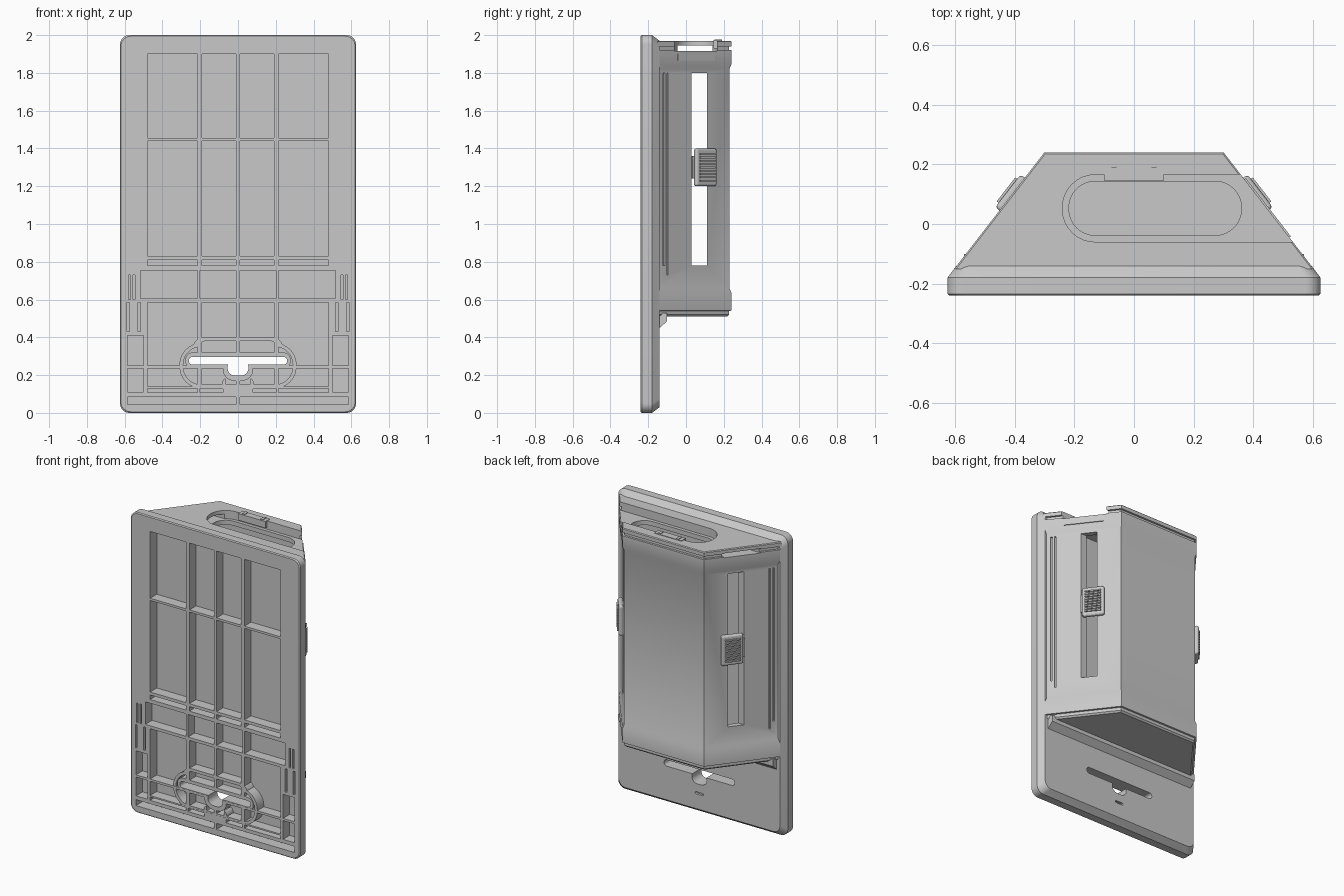
import bpy, bmesh, math
from mathutils import Vector

cube = bpy.data.objects.get("Cube")
if cube:
    bpy.data.objects.remove(cube, do_unlink=True)

grey = bpy.data.materials.new("light grey plastic")
grey.use_nodes = True
grey.diffuse_color = (0.58, 0.58, 0.58, 1)
grey.node_tree.nodes["Principled BSDF"].inputs["Base Color"].default_value = (0.58, 0.58, 0.58, 1)


def loft(name, rings):
    """Solid skinned through rings of equal point count, capped at both ends."""
    bm = bmesh.new()
    loops = [[bm.verts.new(p) for p in ring] for ring in rings]
    n = len(loops[0])
    for a, b in zip(loops, loops[1:]):
        for i in range(n):
            j = (i + 1) % n
            bm.faces.new((a[i], a[j], b[j], b[i]))
    bm.faces.new(loops[0])
    bm.faces.new(loops[-1])
    bmesh.ops.recalc_face_normals(bm, faces=bm.faces)
    mesh = bpy.data.meshes.new(name)
    bm.to_mesh(mesh)
    bm.free()
    mesh.materials.append(grey)
    obj = bpy.data.objects.new(name, mesh)
    bpy.context.collection.objects.link(obj)
    return obj


def combine(obj, tool, operation="DIFFERENCE"):
    mod = obj.modifiers.new("cut", "BOOLEAN")
    mod.operation, mod.solver, mod.object = operation, "EXACT", tool
    bpy.context.view_layer.update()
    graph = bpy.context.evaluated_depsgraph_get()
    mesh = bpy.data.meshes.new_from_object(obj.evaluated_get(graph))
    obj.modifiers.clear()
    obj.data = mesh
    bpy.data.objects.remove(tool, do_unlink=True)


def box(name, x0, x1, y0, y1, z0, z1):
    outline = [(x0, y0), (x1, y0), (x1, y1), (x0, y1)]
    return loft(name, [[(x, y, z) for x, y in outline] for z in (z0, z1)])


def rounded(x0, x1, v0, v1, r, steps=8):
    pts = []
    corners = [(x1 - r, v1 - r), (x0 + r, v1 - r), (x0 + r, v0 + r), (x1 - r, v0 + r)]
    for q, (cx, cv) in enumerate(corners):
        for i in range(steps + 1):
            a = math.pi / 2 * (q + i / steps)
            # tiny overshoot keeps neighbouring arcs from sharing points
            pts.append((cx + r * math.cos(a), cv + r * math.sin(a)))
    clean = [p for i, p in enumerate(pts) if (Vector(p) - Vector(pts[i - 1])).length > 1e-5]
    return clean


def slab(name, outline, y0, y1):
    return loft(name, [[(x, y, z) for x, z in outline] for y in (y0, y1)])


# Mounting plate with a chamfered back edge
FRONT, BACK = -0.24, -0.14
plate = loft("mounting_plate", [
    [(x, y, z) for x, z in rounded(-.625 + d, .625 - d, d, 2 - d, .05)]
    for y, d in ((FRONT, .006), (FRONT + .006, 0), (-.18, 0), (BACK, .03))])

# Pockets between the ribs, mirrored about the centre
pockets = [
    (.01, .19, 1.455, 1.9), (.215, .48, 1.455, 1.9),
    (.01, .19, .83, 1.44), (.215, .48, .83, 1.44),
    (.01, .19, .78, .81), (.215, .48, .78, .81),
    (.01, .2, .605, .755), (.215, .515, .605, .755),
    (.01, .19, .25, .585), (.215, .48, .25, .585),
    (.01, .19, .14, .235), (.215, .48, .14, .235),
    (.08, .2, .108, .13), (.215, .48, .108, .13),
    (.01, .585, .045, .085), (.5, .585, .25, .41), (.5, .585, .11, .235),
    (.57, .58, .6, .73), (.545, .555, .6, .73),
    (.575, .588, .43, .585), (.515, .53, .43, .585)]
for x0, x1, z0, z1 in pockets:
    for s in (1, -1):
        combine(plate, box("pocket", min(s * x0, s * x1), max(s * x0, s * x1),
                           FRONT - .05, -.17, z0, z1))

# Walls around the hanging slot
IN, OUT = FRONT + .001, -.16
wall = slab("slot_outer_wall", rounded(-.31, .31, .13, .37, .115), IN, OUT)
combine(wall, slab("upper", rounded(-.24, .24, .2, .4, .06), IN, OUT), "UNION")
combine(wall, slab("hollow", rounded(-.29, .29, .15, .35, .095), IN - .1, OUT + .1))
combine(wall, slab("hollow", rounded(-.22, .22, .22, .38, .05), IN - .1, OUT + .1))
rim = slab("slot_inner_wall", rounded(-.28, .28, .235, .32, .042), IN, OUT)
combine(rim, slab("drop", rounded(-.08, .08, .17, .3, .06), IN, OUT), "UNION")
keeper = slab("keyhole_guard", rounded(-.085, .085, .105, .19, .04), IN, OUT)
combine(keeper, slab("hollow", rounded(-.065, .065, .125, .3, .04), IN - .1, OUT + .1))

# Keyhole slot through everything
for part in (plate, wall, rim, keeper):
    combine(part, slab("slot", rounded(-.26, .26, .255, .297, .02), -.4, .1))
    combine(part, slab("drop_hole", rounded(-.055, .055, .197, .28, .04), -.4, .1))
combine(plate, slab("release_mark", rounded(-.03, .03, .128, .143, .007), -.155, 0))


# Housing with slanted sides
SLOPE = .774
NORMAL = Vector((.791, .612, 0))


def side_x(y):
    return .3 + SLOPE * (.24 - y)


def trapezoid(z, inset, y0=-.15, y1=.24):
    y1 = y1 - inset
    a, b = side_x(y0) - inset * 1.26, side_x(y1) - inset * 1.26
    return [(-a, y0, z), (a, y0, z), (b, y1, z), (-b, y1, z)]


def side_box(name, s, y0, y1, d0, d1, z0, z1):
    """Block lying on a slanted side, from depth d0 to d1 along its normal."""
    ring = [Vector((side_x(y), y, 0)) + NORMAL * d
            for y, d in ((y0, d0), (y0, d1), (y1, d1), (y1, d0))]
    return loft(name, [[(s * p.x, p.y, z) for p in ring] for z in (z0, z1)])


housing = loft("housing", [trapezoid(z, d) for z, d in (
    (.51, .022), (.52, .012), (.54, .012), (.541, 0), (.635, 0), (.66, .01),
    (1.82, .01), (1.845, 0), (1.92, 0), (1.921, .012), (1.94, .012),
    (1.941, 0), (1.965, 0), (1.97, .005))])
combine(housing, loft("cavity", [trapezoid(z, .045, -.1) for z in (.58, 1.885)]))
combine(housing, box("window", -1, 1, .03, .11, .78, 1.8))

# Oval mouth in the top, running out through the left side
for x1, d, z0 in ((.9, 0, 1.915), (.36, .022, 1.85)):
    outline = rounded(-.24 + d, x1, -.06 + d, .165 - d, .11 - d)
    combine(housing, loft("mouth", [[(x, y, z) for x, y in outline] for z in (z0, 2.1)]))
combine(housing, box("right_gap", -1, -.1, -.045, .14, 1.915, 1.945))

# Thin grooves beside the windows
for s in (1, -1):
    combine(housing, side_box("groove", s, -.115, -.105, -.025, .05, .78, 1.8))
    combine(housing, side_box("groove", s, -.095, -.088, -.025, .05, .73, 1.8))

# Sloped web under the housing
web = [(-.16, .44), (BACK, .45), (-.1, .485), (-.1, .53), (-.16, .53)]
loft("web", [[(x, y, z) for y, z in web] for x in (-.57, .57)])

# Clip behind the mouth
box("clip", -.1, .1, .145, .19, 1.93, 1.974)
for s in (1, -1):
    box("clip_tab", s * .067 - .009, s * .067 + .009, .15, .19, 1.96, 1.978)
side_box("mouth_plate", 1, -.045, .15, -.01, .006, 1.865, 1.9)

# Sliders with grip ridges
for s, label in ((1, "left"), (-1, "right")):
    slider = side_box(label + "_slider", s, .045, .155, -.012, .018, 1.2, 1.4)
    bevel = slider.modifiers.new("bevel", "BEVEL")
    bevel.width, bevel.segments = .012, 3
    side_box(label + "_slider_stem", s, .035, .105, -.05, 0, 1.24, 1.36)
    for i in range(9):
        z = 1.225 + i * .0175
        side_box(label + "_grip_ridge", s, .06, .14, .01, .026, z, z + .009)

# Smooth the rounded walls, keep the edges sharp
bpy.ops.object.select_all(action="DESELECT")
for part in (plate, wall, rim, keeper, housing):
    part.select_set(True)
bpy.context.view_layer.objects.active = plate
bpy.ops.object.shade_smooth_by_angle(angle=math.radians(25))
